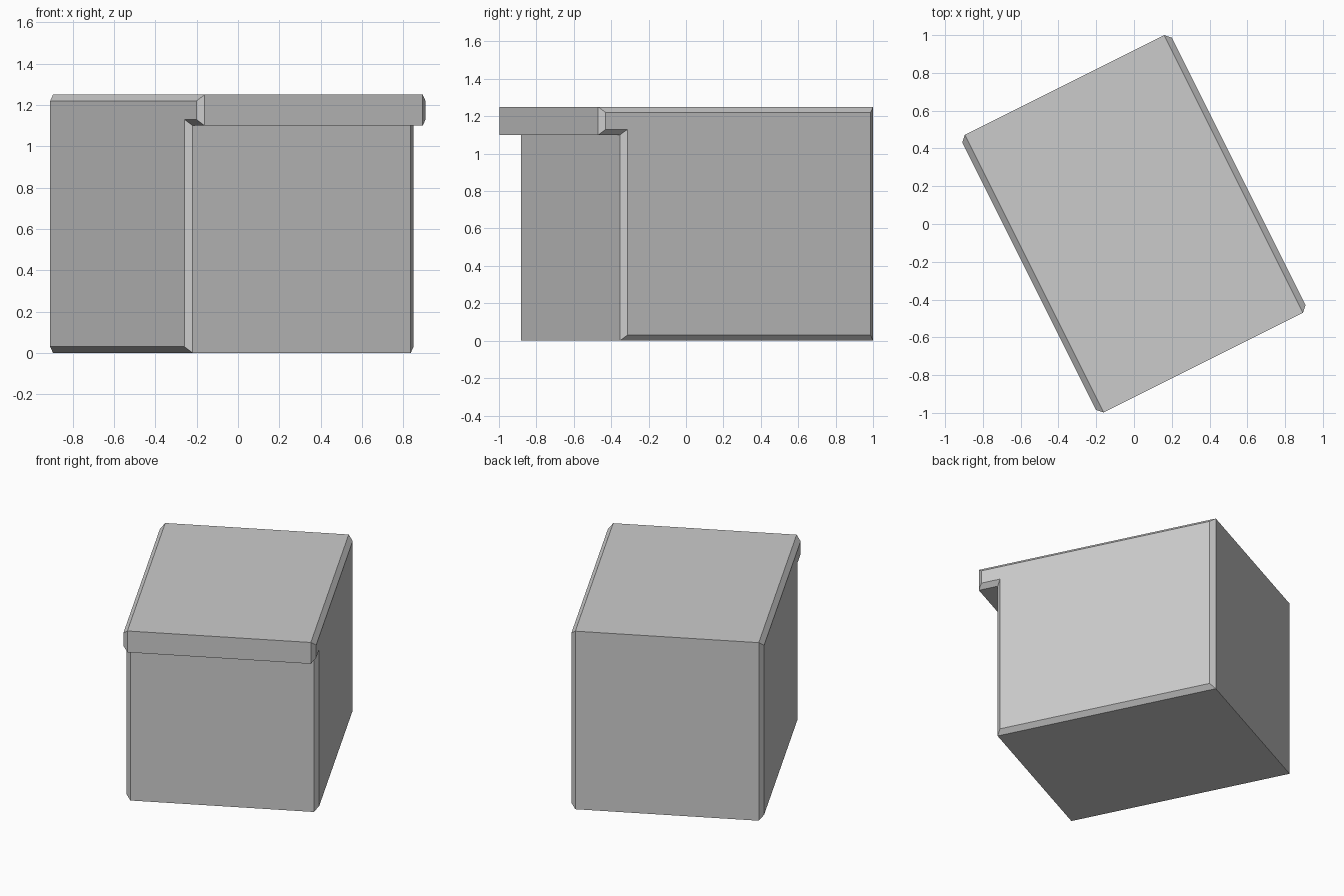
import bpy
import bmesh
from math import atan
from mathutils import Matrix

cube = bpy.data.objects.get("Cube")
if cube:
    bpy.data.objects.remove(cube, do_unlink=True)

HALF_WIDTH = 0.62
CHAMFER = 0.03
BACK, WALL, LIP = 0.823, -0.69, -0.82
TOP, LIP_BOTTOM = 1.25, 1.10


def grey_material():
    color = (0.6, 0.6, 0.6, 1)
    mat = bpy.data.materials.new("plain grey")
    mat.use_nodes = True
    mat.diffuse_color = color
    mat.node_tree.nodes["Principled BSDF"].inputs["Base Color"].default_value = color
    return mat


def side_profile(inset):
    """Block with an overhanging front lip, shrunk evenly by inset."""
    back, wall, lip = BACK - inset, WALL + inset, LIP + inset
    top, under, base = TOP - inset, LIP_BOTTOM + inset, inset
    return [(back, base), (back, top), (lip, top),
            (lip, under), (wall, under), (wall, base)]


# Loft the profile across the width, with chamfered side outlines
bm = bmesh.new()
inner = HALF_WIDTH - CHAMFER
sections = [(-HALF_WIDTH, CHAMFER), (-inner, 0), (inner, 0), (HALF_WIDTH, CHAMFER)]
rings = [[bm.verts.new((x, y, z)) for y, z in side_profile(inset)]
         for x, inset in sections]
for a, b in zip(rings, rings[1:]):
    for i in range(len(a)):
        j = (i + 1) % len(a)
        bm.faces.new((a[i], a[j], b[j], b[i]))
bm.faces.new(rings[0])
bm.faces.new(rings[-1])
bmesh.ops.recalc_face_normals(bm, faces=bm.faces)

# Turn the block about the vertical axis
bm.transform(Matrix.Rotation(atan(0.5), 4, "Z"))
mesh = bpy.data.meshes.new("lipped_block")
bm.to_mesh(mesh)
bm.free()
mesh.materials.append(grey_material())
block = bpy.data.objects.new("lipped_block", mesh)
bpy.context.collection.objects.link(block)
